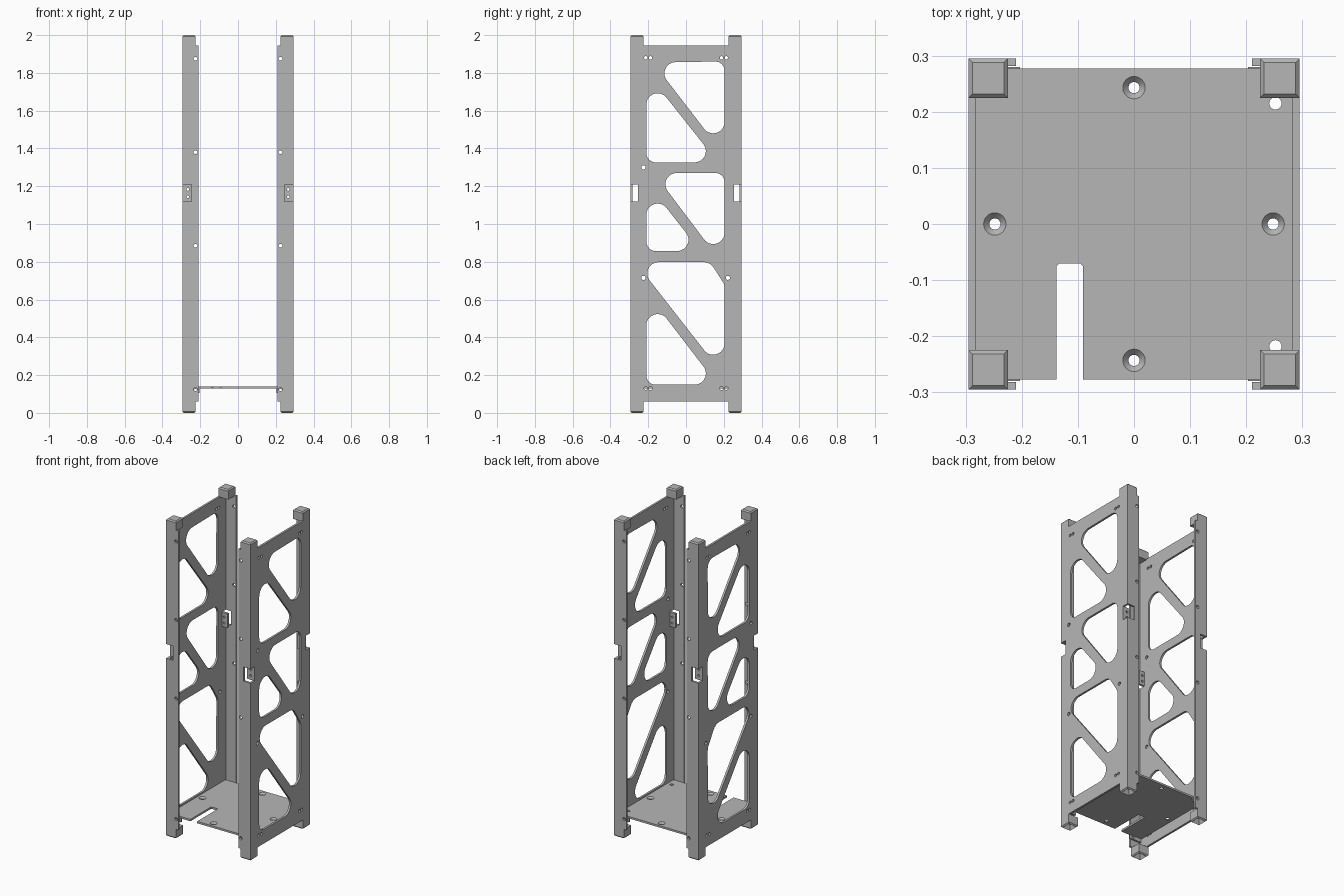
import bpy, bmesh
from math import sin, cos, tau
from mathutils import Matrix, Vector
from mathutils.geometry import convex_hull_2d

cube = bpy.data.objects.get("Cube")
if cube:
    bpy.data.objects.remove(cube, do_unlink=True)

H = 0.295        # half width of the frame
T = 0.013        # sheet thickness
LOW, HIGH = 0.06, 1.945
NOTCH = (1.12, 1.21)

grey = bpy.data.materials.new("sheet_metal_grey")
grey.use_nodes = True
COLOR = (0.47, 0.47, 0.47, 1)
grey.diffuse_color = COLOR
grey.node_tree.nodes["Principled BSDF"].inputs["Base Color"].default_value = COLOR


def add(name, mesh):
    mesh.materials.clear()
    mesh.materials.append(grey)
    obj = bpy.data.objects.new(name, mesh)
    bpy.context.collection.objects.link(obj)
    return obj


def circle(u, v, r, n=20):
    return [(u + r * cos(tau * i / n), v + r * sin(tau * i / n)) for i in range(n)]


def rounded(circles):
    """Outline wrapped around a few corner circles."""
    pts = [Vector(p) for c in circles for p in circle(*c, n=32)]
    return [tuple(pts[i]) for i in convex_hull_2d(pts)]


def rect(u0, u1, v0, v1):
    return [(u0, v0), (u1, v0), (u1, v1), (u0, v1)]


# Axis frames: local sheet plane to world
YZ = Matrix(((0, 0, 1), (1, 0, 0), (0, 1, 0))).to_4x4()
XZ = Matrix(((1, 0, 0), (0, 0, -1), (0, 1, 0))).to_4x4()
XY = Matrix.Identity(4)


def sheet(name, outline, holes, axes, centre, thick=T):
    """Flat sheet with holes, made from a filled and extruded curve."""
    curve = bpy.data.curves.new(name, "CURVE")
    curve.dimensions = "2D"
    curve.fill_mode = "BOTH"
    curve.extrude = thick / 2
    for loop in [outline] + holes:
        spline = curve.splines.new("POLY")
        spline.points.add(len(loop) - 1)
        for point, (u, v) in zip(spline.points, loop):
            point.co = (u, v, 0, 1)
        spline.use_cyclic_u = True
    temp = bpy.data.objects.new(name, curve)
    bpy.context.collection.objects.link(temp)
    graph = bpy.context.evaluated_depsgraph_get()
    mesh = bpy.data.meshes.new_from_object(temp.evaluated_get(graph))
    bpy.data.objects.remove(temp, do_unlink=True)
    mesh.transform(Matrix.Translation(centre) @ axes)
    bm = bmesh.new()
    bm.from_mesh(mesh)
    bmesh.ops.remove_doubles(bm, verts=bm.verts, dist=1e-5)
    bmesh.ops.recalc_face_normals(bm, faces=bm.faces)
    bm.to_mesh(mesh)
    bm.free()
    for poly in mesh.polygons:
        poly.use_smooth = False
    return add(name, mesh)


# Lattice windows in the side panels, each wrapped around corner circles
R = 0.06
windows = [
    [(-0.054, 1.797, R), (0.155, 1.81, 0.05), (0.144, 1.54, R)],
    [(-0.15, 1.632, R), (-0.16, 1.376, 0.05), (0.045, 1.386, R)],
    [(-0.049, 1.21, R), (0.155, 1.22, 0.05), (0.144, 0.954, R)],
    [(-0.15, 1.048, R), (-0.16, 0.907, 0.05), (-0.047, 0.917, R)],
    [(-0.145, 0.738, R), (0.095, 0.738, R), (0.145, 0.66, R), (0.144, 0.368, R)],
    [(-0.15, 0.463, R), (-0.16, 0.199, 0.05), (0.045, 0.209, R)],
]
panel_holes = [rounded(w) for w in windows]
panel_holes += [circle(y, z, 0.009) for y in (-0.213, -0.188, 0.188, 0.213)
                for z in (0.13, 1.88)]
panel_holes += [circle(-0.225, 1.3, 0.011)]
panel_holes += [circle(y, 0.715, 0.011) for y in (-0.225, 0.222)]

# Side panel outline with a notch on both long edges
E = H - T
N = 0.255
right_edge = [(E, LOW), (E, NOTCH[0]), (N, NOTCH[0]),
              (N, NOTCH[1]), (E, NOTCH[1]), (E, HIGH)]
panel_outline = right_edge + [(-y, z) for y, z in reversed(right_edge)]

for sx, side in ((1, "left"), (-1, "right")):
    sheet(side + "_panel", panel_outline, panel_holes, YZ, (sx * (H - T / 2), 0, 0))
    for sy, end in ((-1, "front"), (1, "back")):
        tag = end + "_" + side
        # Corner flange with the matching notch
        flange = [(0.21, LOW), (H, LOW), (H, NOTCH[0]), (0.245, NOTCH[0]),
                  (0.245, NOTCH[1]), (H, NOTCH[1]), (H, HIGH), (0.21, HIGH)]
        holes = [circle(sx * 0.225, z, 0.01) for z in (0.125, 0.885, 1.38, 1.875)]
        sheet(tag + "_flange", [(sx * x, z) for x, z in flange], holes, XZ,
              (0, sy * (H - T / 2), 0))
        # Recessed mounting tab with two screw holes
        tab = rect(0.243, H, *NOTCH)
        sheet(tag + "_mounting_tab", [(sx * x, z) for x, z in tab],
              [circle(sx * 0.266, z, 0.007) for z in (1.145, 1.183)], XZ,
              (0, sy * (N - T / 2), 0))
        # Folded ear under the base plate
        sheet(tag + "_base_ear", [(sx * x, z) for x, z in rect(0.203, 0.28, 0.105, 0.132)],
              [circle(sx * 0.225, 0.12, 0.008)], XZ, (0, sy * 0.275, 0), 0.01)

        # Solid end caps with chamfered outer rims
        for top in (False, True):
            bm = bmesh.new()
            bmesh.ops.create_cube(bm, size=1)
            bmesh.ops.scale(bm, verts=bm.verts, vec=(0.07, 0.07, 0.06))
            z = 1.97 if top else 0.03
            bmesh.ops.translate(bm, verts=bm.verts, vec=(sx * 0.26, sy * 0.26, z))
            rim = 2 if top else 0
            cap = [f for f in bm.faces if all(abs(v.co.z - rim) < 0.001 for v in f.verts)]
            bmesh.ops.bevel(bm, geom=cap[0].edges[:], offset=0.007, segments=1,
                            affect="EDGES")
            if not top:
                # Screw socket in the foot
                face = min(bm.faces, key=lambda f: f.calc_center_median().z)
                inner = bmesh.ops.inset_region(bm, faces=[face], thickness=0.018)
                bmesh.ops.translate(bm, verts=face.verts, vec=(0, 0, 0.03))
            bmesh.ops.recalc_face_normals(bm, faces=bm.faces)
            mesh = bpy.data.meshes.new("cap")
            bm.to_mesh(mesh)
            bm.free()
            add(tag + ("_top_cap" if top else "_foot"), mesh)

# Base plate with a cable slot open to the front
PX, PY, PZ = 0.283, 0.277, 0.134
base = [(-PX, -PY), (-0.138, -PY), (-0.138, -0.075), (-0.133, -0.07),
        (-0.096, -0.07), (-0.091, -0.075), (-0.091, -PY), (PX, -PY),
        (PX, PY), (-PX, PY)]
sinks = [(0, 0.243), (0, -0.243), (0.248, 0), (-0.248, 0)]
base_holes = [circle(x, y, 0.02, 24) for x, y in sinks]
base_holes += [circle(0.252, y, 0.011) for y in (-0.218, 0.215)]
sheet("base_plate", base, base_holes, XY, (0, 0, PZ), 0.012)

# Countersunk rings set into the base plate
for i, (x, y) in enumerate(sinks):
    bm = bmesh.new()
    loops = [[bm.verts.new((u, v, z)) for u, v in circle(x, y, r, 24)]
             for r, z in ((0.02, PZ + 0.006), (0.01, PZ - 0.005), (0.01, PZ - 0.006),
                          (0.02, PZ - 0.006))]
    for a, b in zip(loops, loops[1:] + loops[:1]):
        for k in range(24):
            bm.faces.new((a[k], a[k - 1], b[k - 1], b[k]))
    bmesh.ops.recalc_face_normals(bm, faces=bm.faces)
    mesh = bpy.data.meshes.new("countersink")
    bm.to_mesh(mesh)
    bm.free()
    add("countersink_%d" % (i + 1), mesh)
